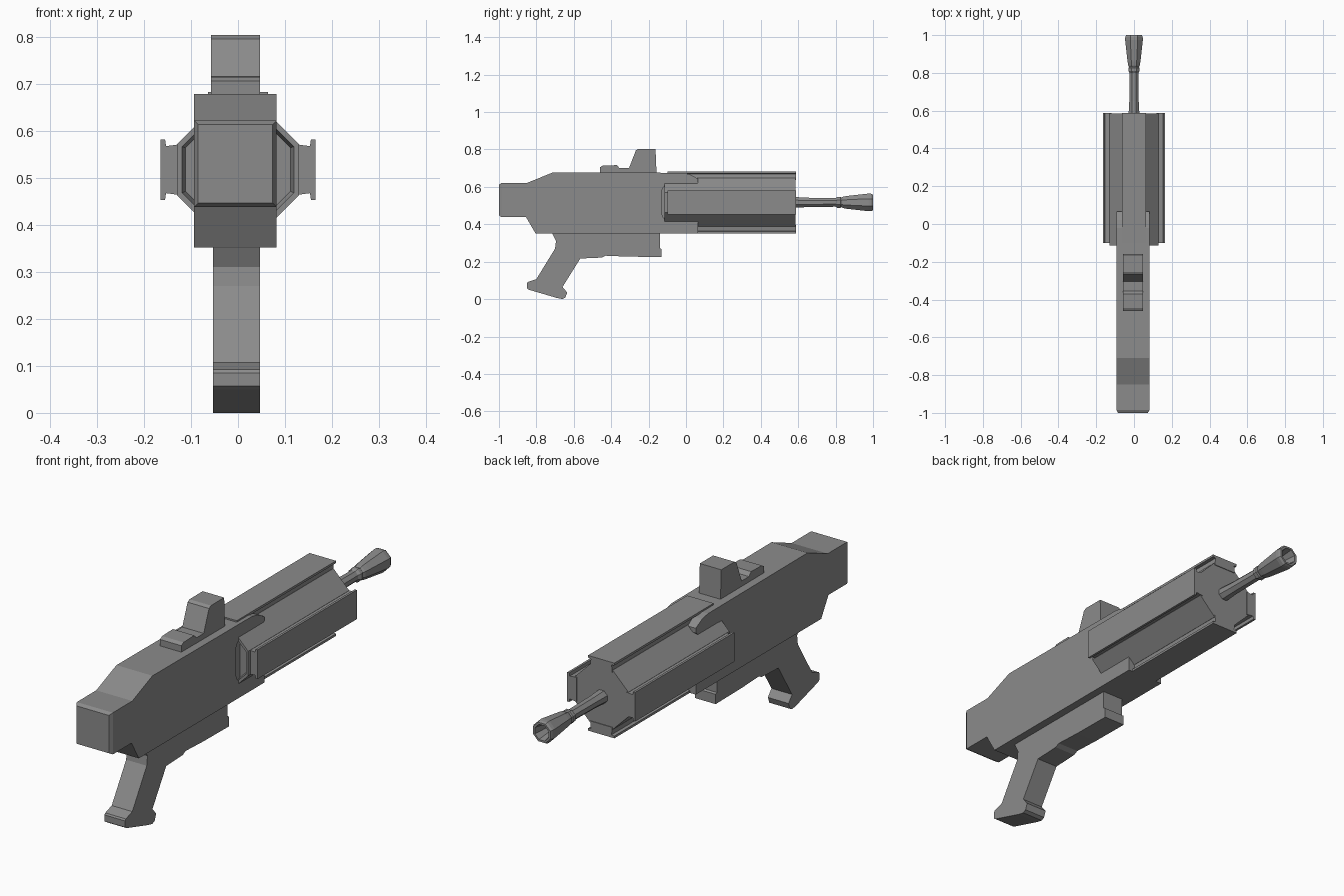
import bpy, bmesh, math
from mathutils import Matrix

if "Cube" in bpy.data.objects:
    bpy.data.objects.remove(bpy.data.objects["Cube"])

CZ = 0.517  # height of the barrel axis
metal = bpy.data.materials.new("dark_metal")
metal.diffuse_color = (0.26, 0.26, 0.26, 1)
metal.use_nodes = True
metal.node_tree.nodes["Principled BSDF"].inputs["Base Color"].default_value = metal.diffuse_color


def finish(name, bm):
    bmesh.ops.recalc_face_normals(bm, faces=bm.faces)
    mesh = bpy.data.meshes.new(name)
    bm.to_mesh(mesh)
    bm.free()
    mesh.materials.append(metal)
    ob = bpy.data.objects.new(name, mesh)
    bpy.context.collection.objects.link(ob)
    return ob


def extrude(points, offset):
    """Closed polygon of 3D points pushed along an offset."""
    bm = bmesh.new()
    face = bm.faces.new([bm.verts.new(p) for p in points])
    res = bmesh.ops.extrude_face_region(bm, geom=[face])
    verts = [v for v in res["geom"] if isinstance(v, bmesh.types.BMVert)]
    bmesh.ops.translate(bm, verts=verts, vec=offset)
    bmesh.ops.recalc_face_normals(bm, faces=bm.faces)
    return bm


def side_profile(yz, x0, x1):
    return extrude([(x0, y, z) for y, z in yz], (x1 - x0, 0, 0))


def cross_section(xz, y0, y1):
    return extrude([(x, y0, z) for x, z in xz], (0, y1 - y0, 0))


def octagon(r):
    return [(r * math.cos((i + 0.5) * math.pi / 4),
             CZ + r * math.sin((i + 0.5) * math.pi / 4)) for i in range(8)]


def inset_end(bm, *steps):
    """Inset the rearmost face (lowest y) in (thickness, depth) steps."""
    face = min(bm.faces, key=lambda f: f.calc_center_median().y)
    for thickness, depth in steps:
        bmesh.ops.inset_region(bm, faces=[face], thickness=thickness)
        bmesh.ops.translate(bm, verts=face.verts, vec=(0, depth, 0))


# Receiver with forked forward end and bevelled butt
body = side_profile([
    (-0.985, 0.438), (-0.985, 0.621), (-0.85, 0.621), (-0.71, 0.678),
    (-0.02, 0.675), (0.02, 0.667), (0.065, 0.643), (0.065, 0.622), (0.05, 0.61),
    (-0.095, 0.61), (-0.12, 0.6), (-0.13, 0.58), (-0.13, 0.455),
    (-0.12, 0.433), (-0.095, 0.425), (0.065, 0.425), (0.065, 0.352),
    (-0.805, 0.352), (-0.855, 0.438)], -0.093, 0.082)
inset_end(body, (0.012, -0.015))
finish("receiver", body)

# Solid web closing the fork behind the shroud
finish("fork_web", side_profile([(-0.2, 0.41), (-0.2, 0.625), (-0.02, 0.625), (-0.02, 0.41)],
                                -0.075, 0.07))

# Sight block on top
finish("sight", side_profile([
    (-0.46, 0.66), (-0.46, 0.705), (-0.445, 0.714), (-0.37, 0.716),
    (-0.355, 0.7), (-0.305, 0.7), (-0.268, 0.795), (-0.255, 0.803),
    (-0.163, 0.803), (-0.157, 0.66)], -0.057, 0.047))

# Pistol grip and under-block
finish("grip", side_profile([
    (-0.715, 0.37), (-0.715, 0.35), (-0.695, 0.31), (-0.7, 0.27), (-0.8, 0.107),
    (-0.845, 0.092), (-0.85, 0.085), (-0.85, 0.057), (-0.84, 0.05), (-0.69, 0.006),
    (-0.66, 0.0), (-0.645, 0.008), (-0.635, 0.035), (-0.66, 0.065),
    (-0.565, 0.217), (-0.45, 0.222), (-0.43, 0.232), (-0.31, 0.227),
    (-0.13, 0.225), (-0.13, 0.268), (-0.14, 0.272), (-0.14, 0.37)], -0.053, 0.047))

# Octagonal shroud core, recessed at the rear
core = cross_section(octagon(0.13 / math.cos(math.pi / 8)), -0.115, 0.585)
inset_end(core, (0.012, 0), (0.008, 0.03))
finish("shroud_core", core)

# Four flanged rails around the shroud
half = [(0.053, 0.12), (0.053, 0.13), (0.05, 0.153), (0.064, 0.155), (0.064, 0.165)]
rail = half + [(-x, z) for x, z in reversed(half)]
for i, side in enumerate(("top", "right", "bottom", "left")):
    bm = cross_section(rail, -0.1, 0.588)
    bm.transform(Matrix.Translation((0, 0, CZ)) @ Matrix.Rotation(i * math.pi / 2, 4, 'Y'))
    finish("rail_" + side, bm)

# Eight-sided barrel with collar and flared hollow muzzle
outline = [(0.57, 0.031), (0.6, 0.03), (0.65, 0.027), (0.8, 0.025), (0.81, 0.032),
           (0.825, 0.032), (0.83, 0.028), (0.84, 0.033), (0.86, 0.037),
           (0.975, 0.051), (0.99, 0.05), (1.0, 0.045), (1.0, 0.036), (0.93, 0.024)]
bm = bmesh.new()
rings = [[bm.verts.new((x, y, z)) for x, z in octagon(r)] for y, r in outline]
for a, b in zip(rings, rings[1:]):
    for i in range(8):
        j = (i + 1) % 8
        bm.faces.new((a[i], a[j], b[j], b[i]))
bm.faces.new(rings[0])
bm.faces.new(rings[-1])
finish("barrel", bm)
